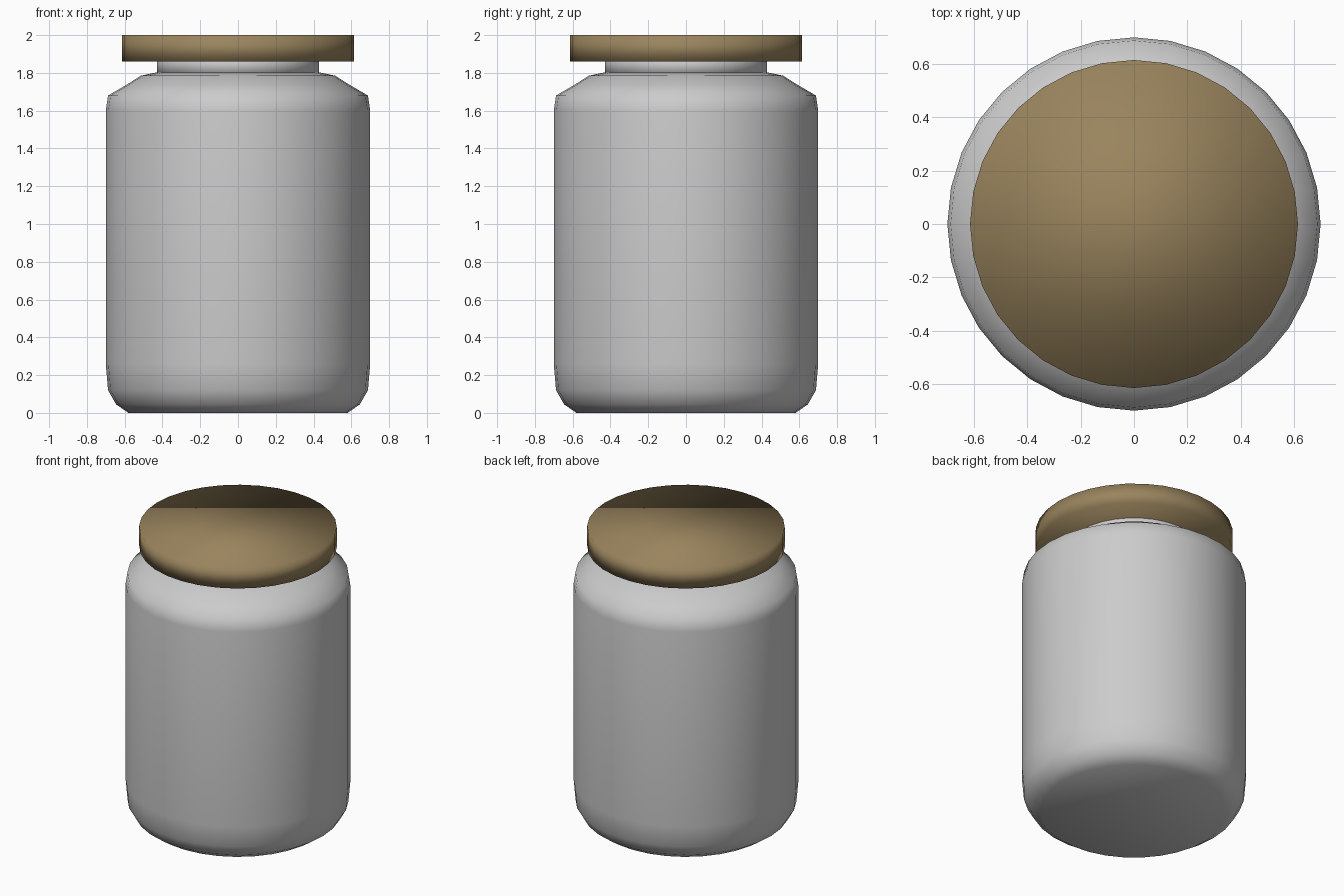
import bpy, math

if "Cube" in bpy.data.objects:
    bpy.data.objects.remove(bpy.data.objects["Cube"])

SIDES = 32

def lathe(name, profile):
    """Revolve (radius, z) points around z, capped at both ends, smooth shaded."""
    verts = [(r * math.cos(2 * math.pi * i / SIDES), r * math.sin(2 * math.pi * i / SIDES), z)
             for r, z in profile for i in range(SIDES)]
    faces = [tuple(reversed(range(SIDES)))]
    for k in range(len(profile) - 1):
        a, b = k * SIDES, (k + 1) * SIDES
        for i in range(SIDES):
            j = (i + 1) % SIDES
            faces.append((a + i, a + j, b + j, b + i))
    top = (len(profile) - 1) * SIDES
    faces.append(tuple(range(top, top + SIDES)))
    mesh = bpy.data.meshes.new(name)
    mesh.from_pydata(verts, [], faces)
    mesh.shade_smooth()
    obj = bpy.data.objects.new(name, mesh)
    bpy.context.collection.objects.link(obj)
    return obj

# Jar body: rounded base, straight wall, sloping shoulder
lathe("jar_body", [(0.58, 0.0), (0.645, 0.045), (0.688, 0.12), (0.70, 0.26), (0.70, 1.60),
                   (0.688, 1.68), (0.585, 1.74), (0.515, 1.785), (0.43, 1.803)])

# Neck rising into the lid
lathe("jar_neck", [(0.43, 1.78), (0.43, 1.90)])

# Flat cork lid
lid = lathe("lid", [(0.615, 1.86), (0.615, 2.0)])
cork = bpy.data.materials.new("cork")
cork.diffuse_color = (0.32, 0.23, 0.11, 1)
cork.use_nodes = True
cork.node_tree.nodes["Principled BSDF"].inputs["Base Color"].default_value = cork.diffuse_color
lid.data.materials.append(cork)
